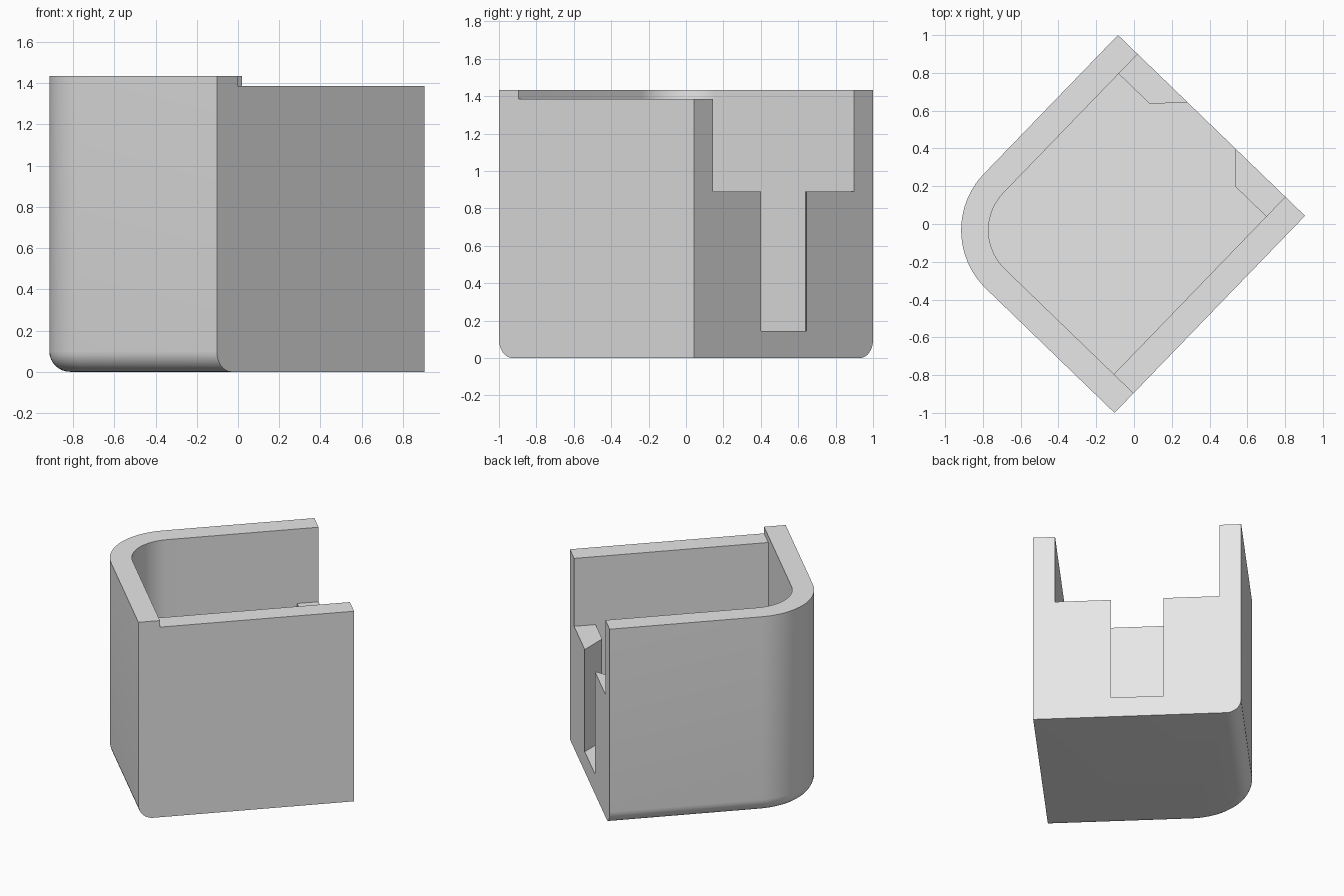
import bpy, bmesh, math

if "Cube" in bpy.data.objects:
    bpy.data.objects.remove(bpy.data.objects["Cube"])

U, V, H = 1.451, 1.377, 1.433   # case length, width, height
T = 0.145                       # wall and floor thickness
R = 0.43                        # rounded upright corner radius
F = 0.10                        # bottom edge fillet radius

grey = bpy.data.materials.new("grey plastic")
grey.diffuse_color = (0.8, 0.8, 0.8, 1)
grey.use_nodes = True
grey.node_tree.nodes["Principled BSDF"].inputs["Base Color"].default_value = grey.diffuse_color


def outline(u0, u1, v0, v1, r, n=20):
    """Rectangle with the (u0, v1) corner rounded, counter-clockwise."""
    pts = [(u0, v0), (u1, v0), (u1, v1)]
    for i in range(n + 1):
        a = math.pi / 2 * (1 + i / n)
        pts.append((u0 + r + r * math.cos(a), v1 - r + r * math.sin(a)))
    return pts


def loft(name, layers):
    """Closed solid through (z, outline) layers from bottom to top."""
    bm = bmesh.new()
    rings = [[bm.verts.new((x, y, z)) for x, y in pts] for z, pts in layers]
    n = len(rings[0])
    bm.faces.new(rings[0][::-1])
    bm.faces.new(rings[-1])
    for a, b in zip(rings, rings[1:]):
        for i in range(n):
            j = (i + 1) % n
            bm.faces.new((a[i], a[j], b[j], b[i]))
    me = bpy.data.meshes.new(name)
    bm.to_mesh(me)
    bm.free()
    ob = bpy.data.objects.new(name, me)
    bpy.context.collection.objects.link(ob)
    return ob


def prism(name, pts, z0, z1):
    return loft(name, [(z0, pts), (z1, pts)])


def rect(u0, u1, v0, v1):
    return [(u0, v0), (u1, v0), (u1, v1), (u0, v1)]


# Outer body, with the bottom fillet along two sides and the rounded corner
layers = []
for i in range(9):
    a = math.pi / 2 * i / 8
    d = F * (1 - math.sin(a))
    layers.append((F * (1 - math.cos(a)), outline(d, U, 0, V - d, R - d)))
layers.append((H, outline(0, U, 0, V, R)))
case = loft("case", layers)
case.data.materials.append(grey)

# Cutters: cavity, lowered wall top, wide opening, slot flared inward
m = V / 2
cutters = [
    prism("cavity_cutter", outline(T, U - T, T, V - T, R - T), T, H + 0.3),
    prism("step_cutter", rect(T, U + 0.2, -0.2, T + 0.1), 1.385, H + 0.4),
    prism("opening_cutter", rect(U - T - 0.2, U + 0.2, T, V - T), 0.89, H + 0.5),
    prism("slot_cutter", [
        (U - T - 0.05, m - 0.315), (U - T, m - 0.315), (U, m - 0.175),
        (U + 0.1, m - 0.175), (U + 0.1, m + 0.175), (U, m + 0.175),
        (U - T, m + 0.315), (U - T - 0.05, m + 0.315)], T, 1.1),
]
bpy.context.view_layer.objects.active = case
for c in cutters:
    c.hide_render = True
    mod = case.modifiers.new(c.name, 'BOOLEAN')
    mod.operation = 'DIFFERENCE'
    mod.solver = 'EXACT'
    mod.object = c
    bpy.ops.object.modifier_apply(modifier=mod.name)
for c in cutters:
    bpy.data.objects.remove(c)

# Smooth curves, sharp edges, then turn the case to stand corner-on
case.select_set(True)
bpy.ops.object.shade_smooth_by_angle(angle=math.radians(30))
case.location = (-0.103, -1.0, 0)
case.rotation_euler = (0, 0, math.radians(45.98))
